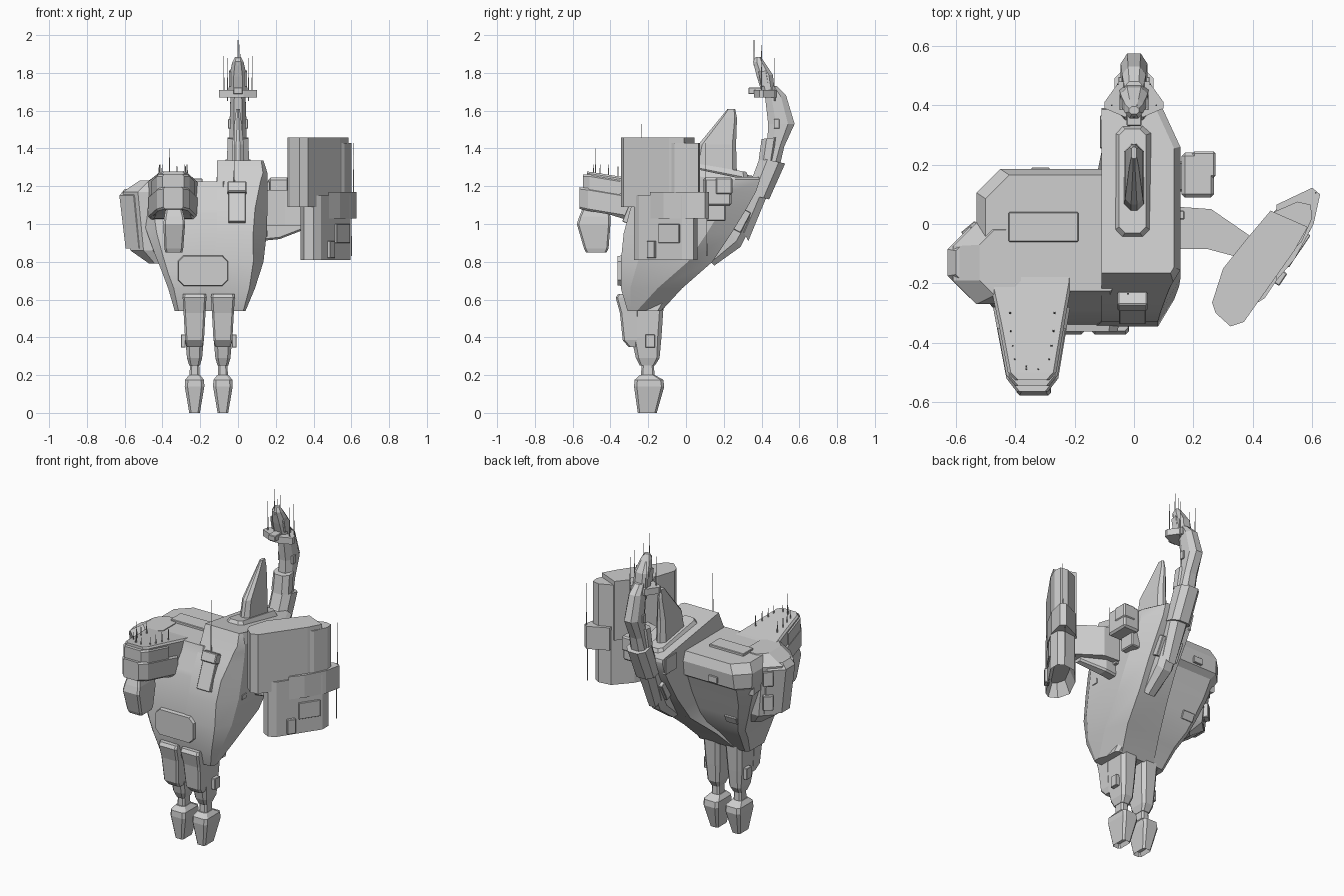
import bpy
import bmesh
from math import radians
from mathutils import Vector, Matrix

default_cube = bpy.data.objects.get("Cube")
if default_cube:
    bpy.data.objects.remove(default_cube, do_unlink=True)

hull_grey = bpy.data.materials.new("hull_grey")
hull_grey.use_nodes = True
GREY = (.62, .62, .62, 1)
hull_grey.diffuse_color = GREY
hull_grey.node_tree.nodes["Principled BSDF"].inputs["Base Color"].default_value = GREY


def finish(name, mesh_builder, smooth=False):
    """Turn a bmesh into a named object with the hull material."""
    bmesh.ops.recalc_face_normals(mesh_builder, faces=mesh_builder.faces)
    mesh = bpy.data.meshes.new(name)
    mesh_builder.to_mesh(mesh)
    mesh_builder.free()
    mesh.materials.append(hull_grey)
    part = bpy.data.objects.new(name, mesh)
    bpy.context.collection.objects.link(part)
    if smooth:
        bpy.ops.object.select_all(action="DESELECT")
        part.select_set(True)
        bpy.context.view_layer.objects.active = part
        bpy.ops.object.shade_smooth_by_angle(angle=radians(25))
    return part


def loft(name, rings, smooth=False, hollow=0):
    """Skin matching rings of points; hollow sinks a recess into the first cap."""
    bm = bmesh.new()
    loops = [[bm.verts.new(point) for point in ring] for ring in rings]
    count = len(loops[0])
    for lower, upper in zip(loops, loops[1:]):
        for i in range(count):
            j = (i + 1) % count
            bm.faces.new((lower[i], lower[j], upper[j], upper[i]))
    first_cap = bm.faces.new(loops[0])
    bm.faces.new(loops[-1])
    bmesh.ops.recalc_face_normals(bm, faces=bm.faces)
    if hollow:
        bmesh.ops.inset_region(bm, faces=[first_cap], thickness=hollow * .4)
        bmesh.ops.translate(bm, verts=first_cap.verts, vec=first_cap.normal * -hollow)
    return finish(name, bm, smooth)


def ring(axis, at, a_min, a_max, b_min, b_max, cut=.01):
    """Rectangle with cut corners, across the given axis."""
    outline = [(a_min + cut, b_min), (a_max - cut, b_min), (a_max, b_min + cut),
               (a_max, b_max - cut), (a_max - cut, b_max), (a_min + cut, b_max),
               (a_min, b_max - cut), (a_min, b_min + cut)]
    place = {"x": lambda a, b: (at, a, b), "y": lambda a, b: (a, at, b),
             "z": lambda a, b: (a, b, at)}[axis]
    return [place(a, b) for a, b in outline]


def stack(name, axis, sections, smooth=False, hollow=0):
    return loft(name, [ring(axis, *section) for section in sections], smooth, hollow)


def prism(name, outline, bottom, top, hollow=0):
    return loft(name, [[(x, y, z) for x, y in outline] for z in (bottom, top)], hollow=hollow)


def box(name, centre, size, tilt=0, turn=0):
    bm = bmesh.new()
    bmesh.ops.create_cube(bm, size=1)
    spin = Matrix.Rotation(radians(turn), 4, "Z") @ Matrix.Rotation(radians(tilt), 4, "X")
    bm.transform(Matrix.Translation(centre) @ spin @ Matrix.Diagonal((*size, 1)))
    bmesh.ops.bevel(bm, geom=bm.edges[:], offset=min(size) * .1, segments=1, affect="EDGES")
    return finish(name, bm)


def antenna(name, x, y, bottom, top, thickness=.003):
    stack(name, "z", [(bottom, x - thickness, x + thickness, y - thickness, y + thickness, .001),
                      (top, x - .001, x + .001, y - .001, y + .001, .0005)])


def hull_ring(z, left, right, front, back, front_cut, z_back=None):
    """Central hull section: square on one flank, cut corners on the other."""
    rear_z = z if z_back is None else z_back
    return [(left, front, z), (right - front_cut * .6, front, z), (right, front + front_cut, z),
            (right, back - .13, rear_z), (right - .06, back, rear_z), (left, back, rear_z)]


# Tall central hull with its sloping deck
loft("central_hull", [hull_ring(*section) for section in (
    (.54, -.25, .04, -.31, -.13, .02), (.66, -.2, .09, -.345, -.02, .05),
    (.8, -.13, .135, -.345, .14, .09), (.95, -.11, .152, -.33, .24, .12),
    (1.08, -.11, .156, -.295, .32, .11), (1.17, -.11, .156, -.245, .37, .08),
    (1.23, -.11, .156, -.215, .39, .06), (1.27, -.11, .156, -.195, .39, .04, 1.235),
    (1.335, -.11, .135, -.165, .385, .02, 1.25))], smooth=True)

# Broad side hull, with a steep back below its rounded upper block
stack("side_hull", "z", [
    (.54, -.335, .02, -.309, -.13, .02), (.66, -.37, 0, -.342, -.05, .03),
    (.74, -.4, 0, -.342, .02, .03), (.84, -.44, 0, -.338, .06, .04),
    (.95, -.48, 0, -.327, .1, .05), (1.055, -.515, 0, -.3, .14, .07),
    (1.08, -.525, 0, -.292, .175, .07), (1.17, -.53, 0, -.242, .185, .08),
    (1.225, -.5, 0, -.225, .165, .08)], smooth=True)

# Raised deck plate that follows the slope
loft("deck_plate", [[(x, y, lift + 1.31 - y * .17) for x, y, z in ring("z", 0, *bounds)]
                    for lift, bounds in ((-.03, (-.08, .07, -.06, .34, .03)),
                                         (.02, (-.05, .04, -.03, .32, .02)))])
box("wing_plate", (-.305, -.01, 1.225), (.235, .1, .03))
stack("front_panel", "y", [(-.33, -.32, -.05, .67, .835, .03),
                           (-.362, -.315, -.055, .675, .83, .03)])

# Dorsal fin
loft("dorsal_fin", [ring("z", 1.25, -.035, .035, .03, .27, .025),
                    ring("z", 1.42, -.03, .03, .065, .265, .02),
                    ring("z", 1.56, -.016, .016, .18, .27, .012),
                    ring("z", 1.61, -.009, .009, .22, .26, .006)])


def spine(name, stations):
    """Loft between pairs of (y, z) edge points with a half width at each."""
    rings = []
    for front_y, front_z, back_y, back_z, half in stations:
        front, back = Vector((0, front_y, front_z)), Vector((0, back_y, back_z))
        rings.append([front.lerp(back, t) + Vector((w * half, 0, 0))
                      for t, w in ((0, -.5), (0, .5), (.3, 1), (.75, 1),
                                   (1, .5), (1, -.5), (.75, -1), (.3, -1))])
    return loft(name, rings)


# Keel, curved neck and head of the tail
spine("keel_lower", [(.08, .85, .15, .78, .04), (.2, 1, .29, .88, .055),
                     (.26, 1.1, .36, 1.02, .055)])
spine("keel_middle", [(.24, 1.08, .33, .91, .045), (.3, 1.2, .425, 1.14, .06),
                      (.36, 1.26, .48, 1.23, .06)])
spine("keel_upper", [(.32, 1.16, .44, 1.13, .065), (.39, 1.35, .525, 1.32, .065)])
spine("tail_neck", [(.38, 1.29, .49, 1.28, .052), (.43, 1.42, .52, 1.41, .045),
                    (.435, 1.53, .575, 1.53, .045), (.42, 1.66, .53, 1.68, .04),
                    (.41, 1.74, .48, 1.73, .032)])
spine("neck_collar", [(.385, 1.34, .47, 1.34, .058), (.4, 1.45, .49, 1.46, .055)])
spine("tail_head", [(.4, 1.7, .47, 1.7, .05), (.375, 1.78, .46, 1.79, .046),
                    (.355, 1.86, .42, 1.85, .03), (.37, 1.885, .395, 1.885, .016)])
prism("head_crossbar", [(-.1, .39), (-.03, .36), (.03, .36), (.1, .39),
                        (.1, .41), (.05, .48), (-.05, .48), (-.1, .41)], 1.67, 1.71)
box("head_prong", (0, .375, 1.705), (.05, .09, .035))
for side in (-1, 1):
    box("neck_fairing", (side * .043, .48, 1.53), (.02, .03, .05))
    box("head_cheek", (side * .042, .41, 1.77), (.012, .04, .08), tilt=10)
    box("keel_side_box", (side * .06, .29, 1.02), (.03, .06, .12), tilt=-28)
    antenna("head_antenna", side * .075, .4, 1.7, 1.89)
    antenna("cheek_antenna", side * .055, .47, 1.65, 1.88)
antenna("crown_antenna", 0, .36, 1.84, 2)
antenna("back_antenna", .01, .4, 1.84, 1.95)

# Forward arm with square collars and hanging nose
stack("forward_arm", "y", [
    (.08, -.525, -.18, 1.02, 1.19), (-.2, -.485, -.21, 1.01, 1.228),
    (-.34, -.455, -.235, 1.03, 1.25), (-.5, -.425, -.262, 1.08, 1.275),
    (-.525, -.4, -.285, 1.09, 1.278)])
stack("arm_collar", "y", [(-.28, -.475, -.215, 1.03, 1.15), (-.52, -.43, -.255, 1.07, 1.19),
                          (-.565, -.395, -.29, 1.08, 1.195)])
stack("arm_upper_collar", "y", [(-.35, -.46, -.23, 1.12, 1.235), (-.51, -.43, -.257, 1.15, 1.262),
                                (-.545, -.4, -.285, 1.155, 1.262)])
stack("arm_nose", "z", [(.85, -.385, -.295, -.53, -.42), (.87, -.39, -.29, -.54, -.41),
                        (1, -.395, -.28, -.578, -.4), (1.04, -.39, -.285, -.565, -.4),
                        (1.1, -.38, -.3, -.54, -.42)], hollow=.03)
for y, spread in ((-.3, .075), (-.36, .072), (-.41, .065), (-.455, .058), (-.49, .02)):
    for side in (-1, 1):
        antenna("arm_antenna", -.343 + side * spread, y, 1.2, 1.315, .005)
antenna("arm_mast", -.363, -.48, 1.26, 1.4)

# Layered outer blister on the right flank
stack("flank_blister", "z", [(.79, -.47, -.38, -.23, -.04, .03), (.86, -.57, -.38, -.26, 0, .07),
                             (1.17, -.61, -.38, -.27, .005, .08),
                             (1.23, -.52, -.38, -.24, -.02, .05)])
stack("blister_shell", "z", [(.87, -.595, -.45, -.24, -.02, .07),
                             (1.15, -.628, -.45, -.25, -.01, .075),
                             (1.185, -.6, -.45, -.23, -.03, .06)])
for z in (.95, 1.1):
    box("blister_box", (-.55, -.02, z), (.06, .03, .09), turn=40)

# Pylon, its tapering keel and the large side pod
prism("pod_pylon", [(.12, .06), (.26, .05), (.42, -.06), (.42, -.13), (.25, -.085), (.12, -.085)],
      .99, 1.18)
stack("pylon_keel", "x", [(.12, -.05, .02, .91, 1.02), (.22, -.05, .02, .92, 1.02),
                          (.35, -.1, -.05, .97, 1.02)])
prism("pod_slab", [(.263, -.265), (.275, -.3), (.325, -.345), (.37, -.33), (.54, -.09),
                   (.585, -.01), (.46, .045), (.38, -.05), (.3, -.15)], 1.09, 1.457)
prism("pod_barrel", [(.33, -.17), (.35, -.25), (.4, -.275), (.44, -.25), (.595, -.02),
                     (.595, .04), (.56, .06), (.48, .05), (.39, -.05)], .81, 1.15, hollow=.08)
prism("pod_back", [(.5, -.12), (.565, -.06), (.6, .02), (.595, .065), (.55, .075), (.47, .04)],
      1.1, 1.43)
prism("pod_band", [(.48, -.19), (.54, -.12), (.605, 0), (.627, .1), (.6, .122), (.48, .065)],
      1.03, 1.17)
box("pod_side_plate", (.55, -.087, .95), (.02, .13, .1), turn=-34)
box("pod_foot_box", (.49, -.18, .865), (.03, .05, .09), turn=-34)
antenna("pod_antenna_high", .612, .105, 1.1, 1.43)
antenna("pod_antenna_low", .6, .11, .83, 1.1)

# Equipment boxes around the hull
box("engine_box", (.215, .165, 1.17), (.11, .15, .15))
box("engine_lid", (.235, .2, 1.2), (.08, .09, .09))
box("engine_mount", (.16, .16, 1.09), (.06, .1, .15))
box("flank_conduit", (.155, .03, 1.1), (.03, .03, .25))
box("front_sensor", (-.005, -.283, 1.11), (.09, .03, .22), tilt=-22)
box("front_sensor_cap", (-.005, -.26, 1.19), (.1, .05, .06), tilt=-22)
antenna("front_mast", -.02, -.235, 1.2, 1.53)
box("rear_port", (-.315, .18, 1.11), (.06, .02, .04))
box("rear_bracket", (-.35, .05, .82), (.08, .02, .05), tilt=-25)
box("deck_edge_box", (-.105, .31, 1.2), (.02, .11, .1))
box("side_hatch", (.15, -.16, .95), (.012, .04, .03))

# Paired legs with front fairings and tapered feet
for x in (-.23, -.08):
    stack("leg", "z", [(.25, x - .028, x + .028, -.245, -.165),
                       (.29, x - .04, x + .04, -.265, -.14, .015),
                       (.4, x - .05, x + .05, -.29, -.13, .02),
                       (.62, x - .06, x + .06, -.3, -.115, .02)])
    stack("leg_fairing", "z", [(.35, x - .04, x + .04, -.305, -.25),
                               (.385, x - .05, x + .05, -.335, -.25),
                               (.53, x - .058, x + .058, -.35, -.25),
                               (.61, x - .063, x + .063, -.372, -.25),
                               (.63, x - .06, x + .06, -.36, -.25)])
    stack("ankle", "z", [(.15, x - .028, x + .028, -.24, -.165),
                         (.27, x - .024, x + .024, -.235, -.17)])
    stack("foot", "z", [(0, x - .028, x + .028, -.255, -.155),
                        (.14, x - .052, x + .052, -.275, -.115, .015),
                        (.175, x - .05, x + .05, -.272, -.12, .015),
                        (.2, x - .03, x + .03, -.245, -.165)], hollow=.025)
    outward = 1 if x > -.15 else -1
    box("leg_side_box", (x + outward * .06, -.19, .38), (.025, .05, .07))
